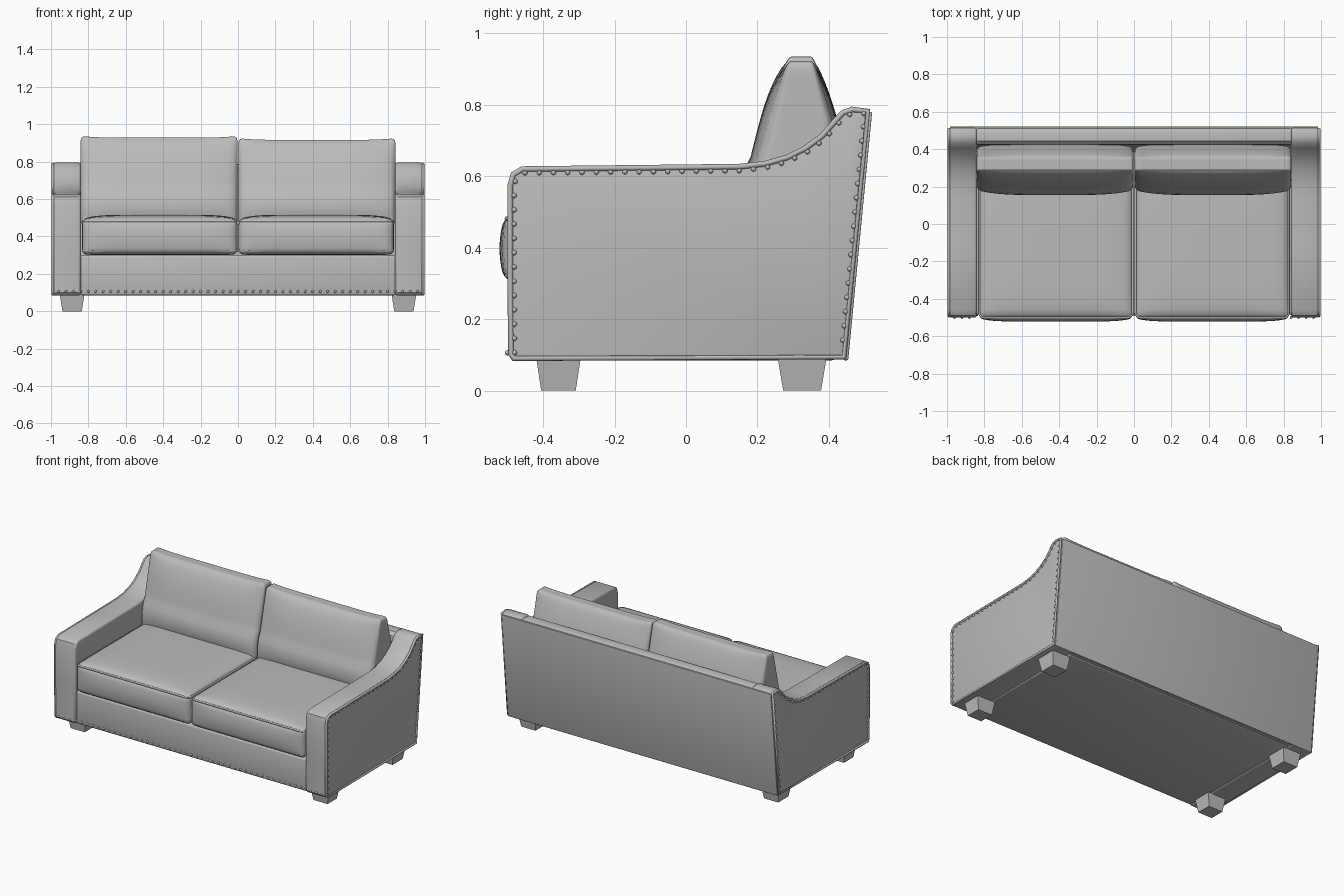
import bpy, bmesh, math
from mathutils import Vector, Matrix

if "Cube" in bpy.data.objects:
    bpy.data.objects.remove(bpy.data.objects["Cube"])

fabric = bpy.data.materials.new("grey upholstery")
fabric.diffuse_color = (0.5, 0.5, 0.5, 1)
fabric.use_nodes = True
fabric.node_tree.nodes["Principled BSDF"].inputs["Base Color"].default_value = fabric.diffuse_color


def finish(name, bm, angle=35):
    bmesh.ops.recalc_face_normals(bm, faces=bm.faces[:])
    me = bpy.data.meshes.new(name)
    bm.to_mesh(me)
    bm.free()
    me.materials.append(fabric)
    ob = bpy.data.objects.new(name, me)
    bpy.context.collection.objects.link(ob)
    bpy.ops.object.select_all(action='DESELECT')
    ob.select_set(True)
    bpy.context.view_layer.objects.active = ob
    bpy.ops.object.shade_smooth_by_angle(angle=math.radians(angle))
    return ob


def extrude_x(name, profile, x0, x1, bevel):
    """Extrude a (y, z) outline along x and round its hard edges."""
    bm = bmesh.new()
    f = bm.faces.new([bm.verts.new((x0, y, z)) for y, z in profile])
    new = bmesh.ops.extrude_face_region(bm, geom=[f])["geom"]
    bmesh.ops.translate(bm, vec=(x1 - x0, 0, 0),
                        verts=[v for v in new if isinstance(v, bmesh.types.BMVert)])
    bmesh.ops.recalc_face_normals(bm, faces=bm.faces[:])
    hard = [e for e in bm.edges if e.calc_face_angle(0) > 0.8]
    bmesh.ops.bevel(bm, geom=hard, offset=bevel, segments=3, profile=0.5,
                    affect='EDGES', clamp_overlap=True)
    return finish(name, bm)


def cushion(name, centre, half, r, shape):
    """Rounded box; shape(p, u, v, w) then puffs each point."""
    bm = bmesh.new()
    bmesh.ops.create_cube(bm, size=2)
    bmesh.ops.subdivide_edges(bm, edges=bm.edges[:], cuts=19, use_grid_fill=True)
    h = Vector(half)
    for vert in bm.verts:
        n = [math.sin(c * math.pi / 2) for c in vert.co]
        p = Vector([n[i] * h[i] for i in range(3)])
        q = Vector([max(r - h[i], min(h[i] - r, p[i])) for i in range(3)])
        p = q + (p - q).normalized() * r
        vert.co = shape(p + Vector(centre), *n)
    return finish(name, bm, 60)


def tube(name, points, radius, cyclic):
    cu = bpy.data.curves.new(name, 'CURVE')
    cu.dimensions = '3D'
    cu.bevel_depth = radius
    cu.bevel_resolution = 2
    sp = cu.splines.new('POLY')
    sp.points.add(len(points) - 1)
    for s, p in zip(sp.points, points):
        s.co = (*p, 1)
    sp.use_cyclic_u = cyclic
    cu.materials.append(fabric)
    ob = bpy.data.objects.new(name, cu)
    bpy.context.collection.objects.link(ob)


def inset(profile, d):
    out = []
    for i, p in enumerate(profile):
        a, b, c = Vector(profile[i - 1]), Vector(p), Vector(profile[(i + 1) % len(profile)])
        t = ((b - a).normalized() + (c - b).normalized()).normalized()
        out.append(b + Vector((t.y, -t.x)) * d)
    return out


def walk(path, step):
    """Evenly spaced points along an open path."""
    pts, left = [], 0
    for a, b in zip(path, path[1:]):
        length = (b - a).length
        while left < length:
            pts.append(a.lerp(b, left / length))
            left += step
        left -= length
    return pts


# Sloped arm outline (y, z), front bottom over the top to back bottom
arm = [(-0.485, 0.083), (-0.498, 0.10), (-0.5, 0.35), (-0.5, 0.575), (-0.49, 0.61),
       (-0.46, 0.628), (-0.1, 0.632), (0.15, 0.635), (0.22, 0.643), (0.28, 0.66),
       (0.33, 0.685), (0.375, 0.718), (0.41, 0.758), (0.435, 0.785), (0.465, 0.795),
       (0.515, 0.788), (0.448, 0.088)]
nails = []
for s, side in ((-1, "left"), (1, "right")):
    extrude_x(f"{side}_arm", arm, s * 0.84, s * 0.99, 0.014)
    # Piping around the outer panel
    tube(f"{side}_arm_piping", [(s * 0.989, y, z) for y, z in inset(arm, 0.008)], 0.008, True)
    # Nail heads beside the piping
    nails += [(s * 0.991, p.x, p.y) for p in walk(inset(arm, 0.019)[1:], 0.04)]

# Frame: base, back and rear panel
extrude_x("base", [(-0.485, 0.085), (-0.485, 0.3), (0.42, 0.3), (0.42, 0.085)],
          -0.845, 0.845, 0.012)
extrude_x("back_frame", [(0.37, 0.09), (0.425, 0.765), (0.445, 0.785), (0.49, 0.788),
                         (0.515, 0.78), (0.448, 0.09)], -0.845, 0.845, 0.01)
extrude_x("rear_panel", [(0.44, 0.085), (0.505, 0.78), (0.521, 0.78), (0.454, 0.085)],
          -0.985, 0.985, 0.004)

# Nail row along the bottom front
for i in range(49):
    x = -0.96 + i * 0.04
    nails.append((x, -0.5 if abs(x) > 0.84 else -0.486, 0.106))
bm = bmesh.new()
for n in nails:
    bmesh.ops.create_icosphere(bm, subdivisions=1, radius=0.008,
                               matrix=Matrix.Translation(n))
finish("nail_heads", bm, 60)


def seat_shape(p, u, v, w):
    if w > 0:
        p.z += 0.022 * w * (1 - u ** 6) * (1 - v ** 6)
    if v < 0:
        p.y += 0.017 * v * (1 - u ** 6) * (1 - w * w)
    return p


def back_shape(top):
    def shape(p, u, v, w):
        k = max(0, (p.z - 0.55) / 0.37)
        front = 0.19 + 0.095 * k ** 1.2
        rear = 0.405 + 0.015 * min(k, 0.5) - 0.055 * max(0, k - 0.5) * 2
        puff = 0.03 * (1 - u ** 4) * (1 - w ** 4)
        if p.z < 0.62:
            front -= 0.01
        t = (p.y / 0.1 + 1) / 2
        p.y = (front - puff) * (1 - t) + (rear + puff * 0.6) * t
        if w > 0:
            p.z += w * (top + 0.01 * u ** 6)
        return p
    return shape


for s, side in ((-1, "left"), (1, "right")):
    # Seat cushion with welts along its seams
    cushion(f"{side}_seat_cushion", (s * 0.418, -0.1, 0.398), (0.415, 0.405, 0.096),
            0.03, seat_shape)
    for z in (0.482, 0.322):
        ring = []
        for cx, cy, a0 in ((1, 1, 0), (-1, 1, 90), (-1, -1, 180), (1, -1, 270)):
            for a in (0, 30, 60, 90):
                t = math.radians(a0 + a)
                ring.append((s * 0.418 + cx * 0.382 + 0.028 * math.cos(t),
                             -0.1 + cy * 0.372 + 0.03 * math.sin(t), z))
        tube(f"{side}_seat_welt", ring, 0.006, True)
    # Back cushion
    cushion(f"{side}_back_cushion", (s * 0.422, 0, 0.69), (0.419, 0.1, 0.23), 0.025,
            back_shape(0.008 if s < 0 else -0.004))

# Tapered feet
for x in (-0.887, 0.887):
    for y, depth, name in ((-0.357, 0.062, "front_foot"), (0.325, 0.068, "rear_foot")):
        bm = bmesh.new()
        bmesh.ops.create_cube(bm, size=2)
        for v in bm.verts:
            k = 1 if v.co.z > 0 else 0.78
            v.co = (x + v.co.x * 0.066 * k, y + v.co.y * depth * k, 0.09 if v.co.z > 0 else 0)
        finish(name, bm)
